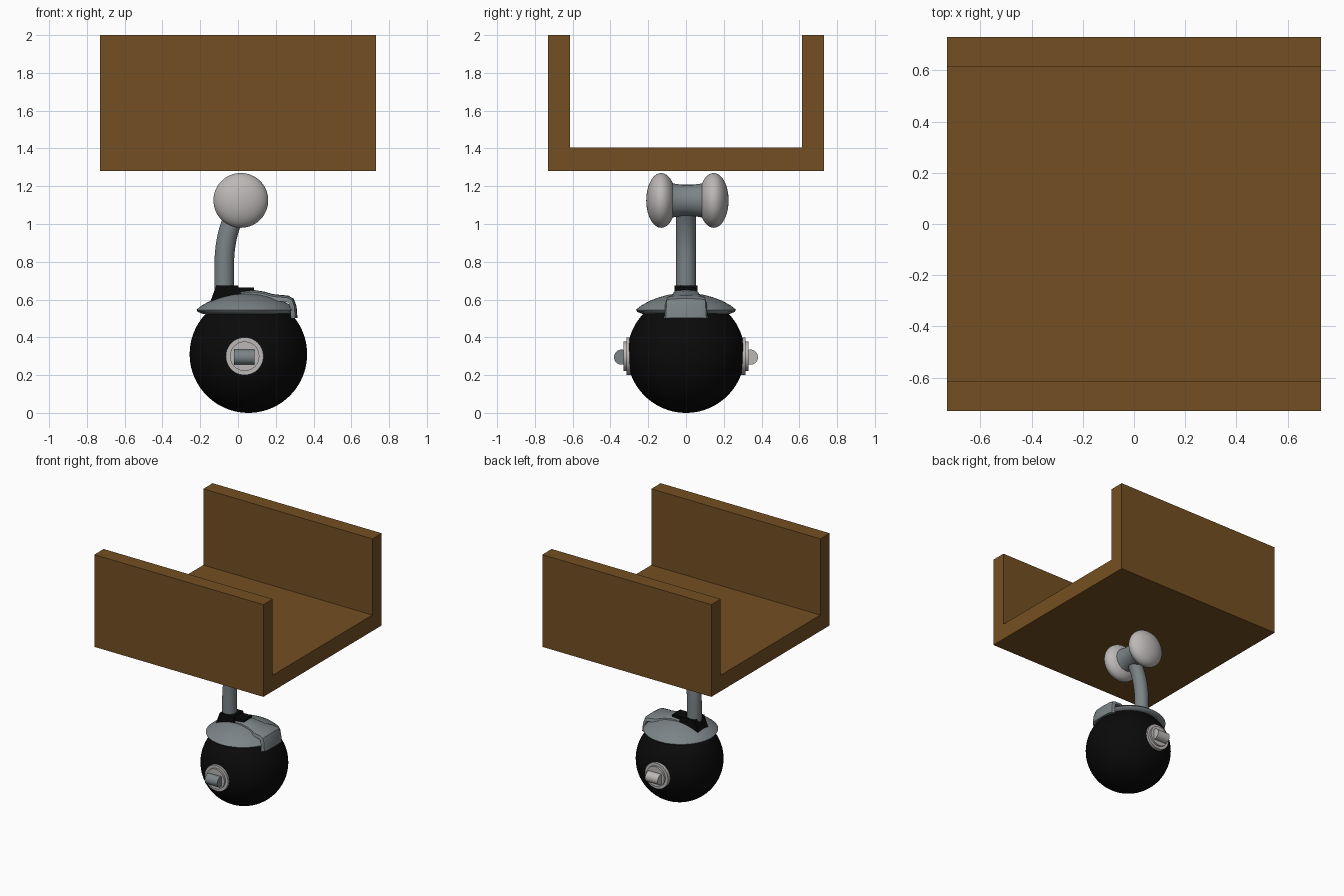
import bpy, bmesh, math
from mathutils import Vector, Matrix

if "Cube" in bpy.data.objects:
    bpy.data.objects.remove(bpy.data.objects["Cube"])


def mat(name, r, g, b):
    m = bpy.data.materials.new(name)
    m.diffuse_color = (r, g, b, 1)
    m.use_nodes = True
    m.node_tree.nodes["Principled BSDF"].inputs["Base Color"].default_value = m.diffuse_color
    return m


WOOD = mat("brown wood", 0.175, 0.078, 0.016)
BLACK = mat("black rubber", 0.003, 0.003, 0.003)
STEEL = mat("grey steel", 0.20, 0.23, 0.24)
LIGHT = mat("light grey", 0.50, 0.48, 0.47)


def finish(name, bm, material, smooth=True):
    bmesh.ops.recalc_face_normals(bm, faces=bm.faces)
    me = bpy.data.meshes.new(name)
    bm.to_mesh(me)
    bm.free()
    me.materials.append(material)
    ob = bpy.data.objects.new(name, me)
    bpy.context.collection.objects.link(ob)
    if smooth:
        bpy.ops.object.select_all(action='DESELECT')
        ob.select_set(True)
        bpy.context.view_layer.objects.active = ob
        bpy.ops.object.shade_smooth_by_angle(angle=math.radians(35))
    return ob


def loft(name, rings, material, smooth=True):
    """Skin equal-length closed rings and cap both ends."""
    bm = bmesh.new()
    vs = [[bm.verts.new(p) for p in r] for r in rings]
    n = len(vs[0])
    for a, b in zip(vs, vs[1:]):
        for i in range(n):
            j = (i + 1) % n
            bm.faces.new((a[i], a[j], b[j], b[i]))
    bm.faces.new(vs[0])
    bm.faces.new(vs[-1])
    return finish(name, bm, material, smooth)


def extrude_y(name, pts, y0, y1, material):
    return loft(name, [[(x, y, z) for x, z in pts] for y in (y0, y1)], material, False)


def lathe(name, profile, centre, axis, material, n=48):
    """Revolve (radius, height) points about the given axis."""
    rot = Vector((0, 0, 1)).rotation_difference(Vector(axis)).to_matrix()
    rings = [[Vector(centre) + rot @ Vector((r * math.cos(2 * math.pi * i / n),
                                             r * math.sin(2 * math.pi * i / n), h))
              for i in range(n)] for r, h in profile]
    return loft(name, rings, material)


def ball(name, centre, scale, material, seg=48, rings=32):
    bm = bmesh.new()
    bmesh.ops.create_uvsphere(bm, u_segments=seg, v_segments=rings, radius=1)
    bm.transform(Matrix.Translation(centre) @ Matrix.Diagonal((*scale, 1)))
    return finish(name, bm, material)


# U-shaped wooden channel
u = [(-.73, 1.28), (.73, 1.28), (.73, 2), (.615, 2), (.615, 1.405),
     (-.615, 1.405), (-.615, 2), (-.73, 2)]
loft("wooden_channel", [[(x, y, z) for y, z in u] for x in (-.73, .73)], WOOD, False)

# Upper rollers and the flared axle between them
for side in (-1, 1):
    ball("upper_roller", (.015, .0075 + side * .139, 1.125), (.145, .079, .145), LIGHT)
lathe("upper_axle", [(.093, -.085), (.088, -.065), (.083, -.03), (.083, .03), (.088, .065), (.093, .085)],
      (.015, .0075, 1.125), (0, 1, 0), STEEL)

# Bent stem
p0, p1, p2 = Vector((-.073, 0, .78)), Vector((-.073, 0, .97)), Vector((.012, 0, 1.1))
path = [(Vector((-.073, 0, .6)), Vector((0, 0, 1)))]
for k in range(11):
    t = k / 10
    path.append((p0 * (1 - t) ** 2 + p1 * 2 * t * (1 - t) + p2 * t * t,
                 ((p1 - p0) * (1 - t) + (p2 - p1) * t).normalized()))
rings = []
for p, d in path:
    side = Vector((d.z, 0, -d.x))
    rings.append([p + .052 * (side * math.cos(a) + Vector((0, math.sin(a), 0)))
                  for a in (2 * math.pi * i / 32 for i in range(32))])
loft("bent_stem", rings, STEEL)

# Black collar at the stem foot, with forward prong
extrude_y("stem_collar", [(-.148, .585), (-.115, .674), (0, .674), (.02, .62)], -.062, .062, BLACK)
extrude_y("collar_prong", [(-.02, .62), (-.02, .665), (.085, .665), (.085, .63)], -.05, .05, BLACK)

# Big ball wheel
ball("ball_wheel", (.055, 0, .311), (.311, .311, .311), BLACK, 64, 40)

# Domed fender over the ball
lathe("fender_dome", [(.20, .523), (.235, .525), (.258, .535), (.265, .546), (.235, .570), (.19, .594),
                      (.14, .613), (.09, .626), (.04, .633), (.004, .635)],
      (.045, 0, 0), (0, 0, 1), STEEL)

# Raised strap along the fender, widening into a front lip: (x, z, half width)
strap = [(-.13, .596, .05), (-.05, .632, .06), (.02, .647, .065), (.08, .651, .07),
         (.14, .642, .075), (.18, .630, .085), (.20, .627, .10), (.265, .621, .108),
         (.295, .605, .11), (.31, .565, .112), (.315, .502, .116)]
rings = []
for i, (x, z, w) in enumerate(strap):
    a, b = strap[max(i - 1, 0)], strap[min(i + 1, len(strap) - 1)]
    d = Vector((b[0] - a[0], 0, b[1] - a[1])).normalized()
    nrm = Vector((-d.z, 0, d.x))
    section = [(-1, -.035), (-.93, -.012), (-.7, -.002), (0, 0), (.7, -.002), (.93, -.012), (1, -.035)]
    rings.append([Vector((x, w * s, z)) + nrm * h for s, h in section])
loft("fender_strap", rings, STEEL)

# Side hub plates and cross pins
for side, material in ((-1, STEEL), (1, LIGHT)):
    lathe("hub_plate", [(.10, .285), (.10, .316), (.078, .316), (.078, .330)],
          (.035, 0, .30), (0, side, 0), LIGHT)
    lathe("hub_pin", [(.04, -.054), (.04, .054)],
          (.033, side * .341, .295), (1, 0, 0), material, 32)
